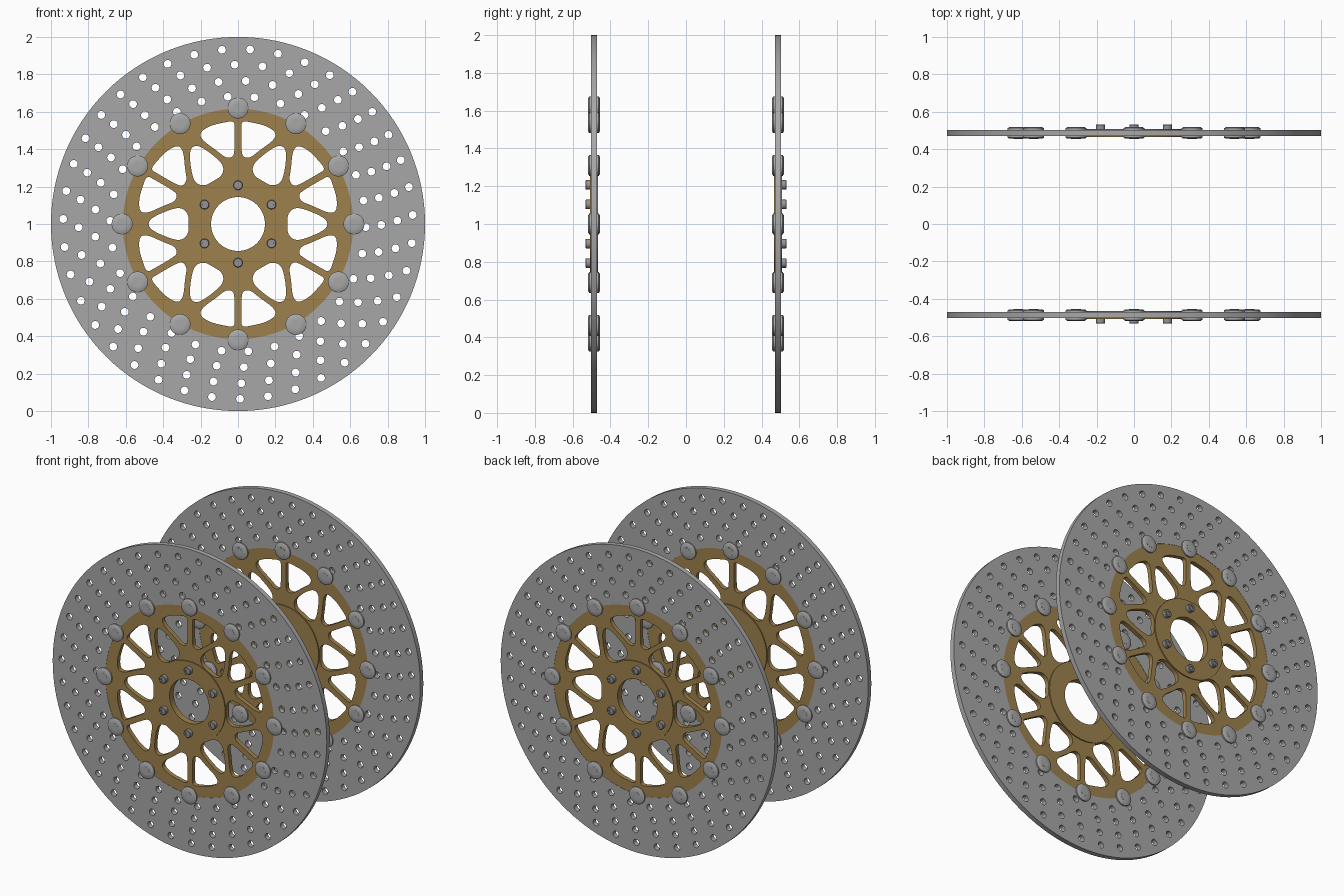
import bpy, bmesh
from math import sin, cos, pi, radians, hypot, atan2
from mathutils import Matrix, Vector

if "Cube" in bpy.data.objects:
    bpy.data.objects.remove(bpy.data.objects["Cube"], do_unlink=True)


def material(name, rgb):
    m = bpy.data.materials.new(name)
    m.use_nodes = True
    m.diffuse_color = (*rgb, 1)
    m.node_tree.nodes["Principled BSDF"].inputs["Base Color"].default_value = (*rgb, 1)
    return m


STEEL = material("steel grey", (0.39, 0.39, 0.39))
GOLD = material("anodised gold", (0.34, 0.22, 0.075))
BOLT = material("bolt grey", (0.30, 0.30, 0.31))
BLACK = material("socket black", (0.02, 0.02, 0.02))

OFFSET = 0.487        # distance of each rotor from the middle
BOBBIN_R = 0.62       # bobbin circle


def ring(radius, count, centre=(0, 0), phase=0.0):
    return [(centre[0] + radius * cos(phase + 2 * pi * i / count),
             centre[1] + radius * sin(phase + 2 * pi * i / count)) for i in range(count)]


def rounded(points, steps=3):
    """Corner cutting turns a control polygon into a soft outline."""
    for _ in range(steps):
        cut = []
        for a, b in zip(points, points[1:] + points[:1]):
            a, b = Vector(a), Vector(b)
            cut += [a.lerp(b, 0.25), a.lerp(b, 0.75)]
        points = cut
    return points


def turned(points, angle):
    return [(x * cos(angle) - y * sin(angle), x * sin(angle) + y * cos(angle)) for x, y in points]


def plate_mesh(name, loops, half, mat):
    """Flat plate from an outline plus holes, centred on local z."""
    curve = bpy.data.curves.new(name, "CURVE")
    curve.dimensions = "2D"
    curve.fill_mode = "BOTH"
    curve.extrude = half
    for loop in loops:
        s = curve.splines.new("POLY")
        s.points.add(len(loop) - 1)
        for p, (x, y) in zip(s.points, loop):
            p.co = (x, y, 0, 1)
        s.use_cyclic_u = True
    temp = bpy.data.objects.new(name, curve)
    bpy.context.collection.objects.link(temp)
    graph = bpy.context.evaluated_depsgraph_get()
    mesh = bpy.data.meshes.new_from_object(temp.evaluated_get(graph))
    bpy.data.objects.remove(temp, do_unlink=True)
    bpy.data.curves.remove(curve)
    bm = bmesh.new()
    bm.from_mesh(mesh)
    return finish(name, bm, [mat], mesh)


def lathe(bm, profile, sides, index=0):
    """Closed (radius, z) profile spun around local z."""
    before = set(bm.faces)
    verts = [bm.verts.new((r, 0, z)) for r, z in profile]
    edges = [bm.edges.new(p) for p in zip(verts, verts[1:] + verts[:1])]
    bmesh.ops.spin(bm, geom=verts + edges, cent=(0, 0, 0), axis=(0, 0, 1),
                   angle=2 * pi, steps=sides, use_duplicate=False)
    for f in set(bm.faces) - before:
        f.material_index = index


def plug(bm, radius, low, high, sides, index):
    before = set(bm.faces)
    bmesh.ops.create_cone(bm, cap_ends=True, segments=sides, radius1=radius, radius2=radius,
                          depth=high - low, matrix=Matrix.Translation((0, 0, (low + high) / 2)))
    for f in set(bm.faces) - before:
        f.material_index = index


def finish(name, bm, mats, mesh=None):
    bmesh.ops.remove_doubles(bm, verts=bm.verts, dist=0.00005)
    bmesh.ops.recalc_face_normals(bm, faces=bm.faces)
    mesh = mesh or bpy.data.meshes.new(name)
    bm.to_mesh(mesh)
    bm.free()
    mesh.materials.clear()
    for m in mats:
        mesh.materials.append(m)
    return mesh


def place(name, mesh, x, y, z, tilt):
    ob = bpy.data.objects.new(name, mesh)
    ob.location = (x, y, z)
    ob.rotation_euler = (tilt, 0, 0)
    bpy.context.collection.objects.link(ob)
    return ob


# Brake rotor with four rows of drilled holes
loops = [ring(1.0, 128), ring(0.616, 96)]
for radius, count, start in ((0.935, 39, 2.96), (0.852, 36, 91.2), (0.766, 33, 86.9), (0.683, 30, 94.6)):
    for c in ring(radius, count, phase=radians(start)):
        loops.append(ring(0.021, 14, c))
rotor = plate_mesh("rotor", loops, 0.016, STEEL)

# Carrier with a drop window every sixth turn and a pair of windows beside each spoke
drop = rounded([(0.265, 0), (0.265, 0.055), (0.305, 0.09), (0.37, 0.075), (0.46, 0.035), (0.483, 0),
                (0.46, -0.035), (0.37, -0.075), (0.305, -0.09), (0.265, -0.055)])
side = [(0.018, 0.51), (0.018, 0.40), (0.025, 0.358), (0.065, 0.352), (0.11, 0.39),
        (0.195, 0.45), (0.205, 0.49), (0.15, 0.525), (0.09, 0.54), (0.02, 0.553)]
left = rounded(side)
right = rounded([(-x, y) for x, y in side])
loops = [ring(0.616, 96), ring(0.2, 48)]
for k in range(6):
    loops += [turned(w, k * pi / 3) for w in (drop, left, right)]
carrier = plate_mesh("carrier", loops, 0.0145, GOLD)

# Raised hub around the bore
bm = bmesh.new()
lathe(bm, [(0.144, -0.021), (0.262, -0.021), (0.262, 0.021), (0.144, 0.021)], 64)
hub = finish("hub", bm, [GOLD])

# Floating bobbin: two chamfered flanges, a core and dark splined ends
bm = bmesh.new()
lathe(bm, [(0.022, -0.031), (0.046, -0.031), (0.056, -0.025), (0.056, -0.0165), (0.04, -0.0165),
           (0.04, 0.0165), (0.056, 0.0165), (0.056, 0.025), (0.046, 0.031), (0.022, 0.031)], 28)
plug(bm, 0.0255, -0.0318, 0.0318, 12, 1)
bobbin = finish("bobbin", bm, [STEEL, BLACK])

# Mounting bolt with a hexagonal socket
bm = bmesh.new()
lathe(bm, [(0.012, 0.018), (0.025, 0.018), (0.025, 0.043), (0.022, 0.046), (0.012, 0.046)], 20)
plug(bm, 0.0135, 0.018, 0.04, 6, 1)
bolt = finish("bolt", bm, [BOLT, BLACK])

# Assemble both sides, bolt heads facing outward
made = []
for label, sign in (("front", -1), ("rear", 1)):
    y = sign * OFFSET
    for part, mesh in (("rotor", rotor), ("carrier", carrier), ("hub", hub)):
        made.append(place(f"{label}_{part}", mesh, 0, y, 1, pi / 2))
    for i, (x, z) in enumerate(ring(BOBBIN_R, 12)):
        made.append(place(f"{label}_bobbin_{i + 1}", bobbin, x, y, 1 + z, pi / 2))
    for i, (x, z) in enumerate(ring(0.207, 6, phase=pi / 2)):
        made.append(place(f"{label}_bolt_{i + 1}", bolt, x, y, 1 + z, -sign * pi / 2))

# Smooth the round walls, keep the edges crisp
bpy.ops.object.select_all(action="DESELECT")
for ob in made:
    ob.select_set(True)
bpy.context.view_layer.objects.active = made[0]
bpy.ops.object.shade_smooth_by_angle(angle=radians(35))
